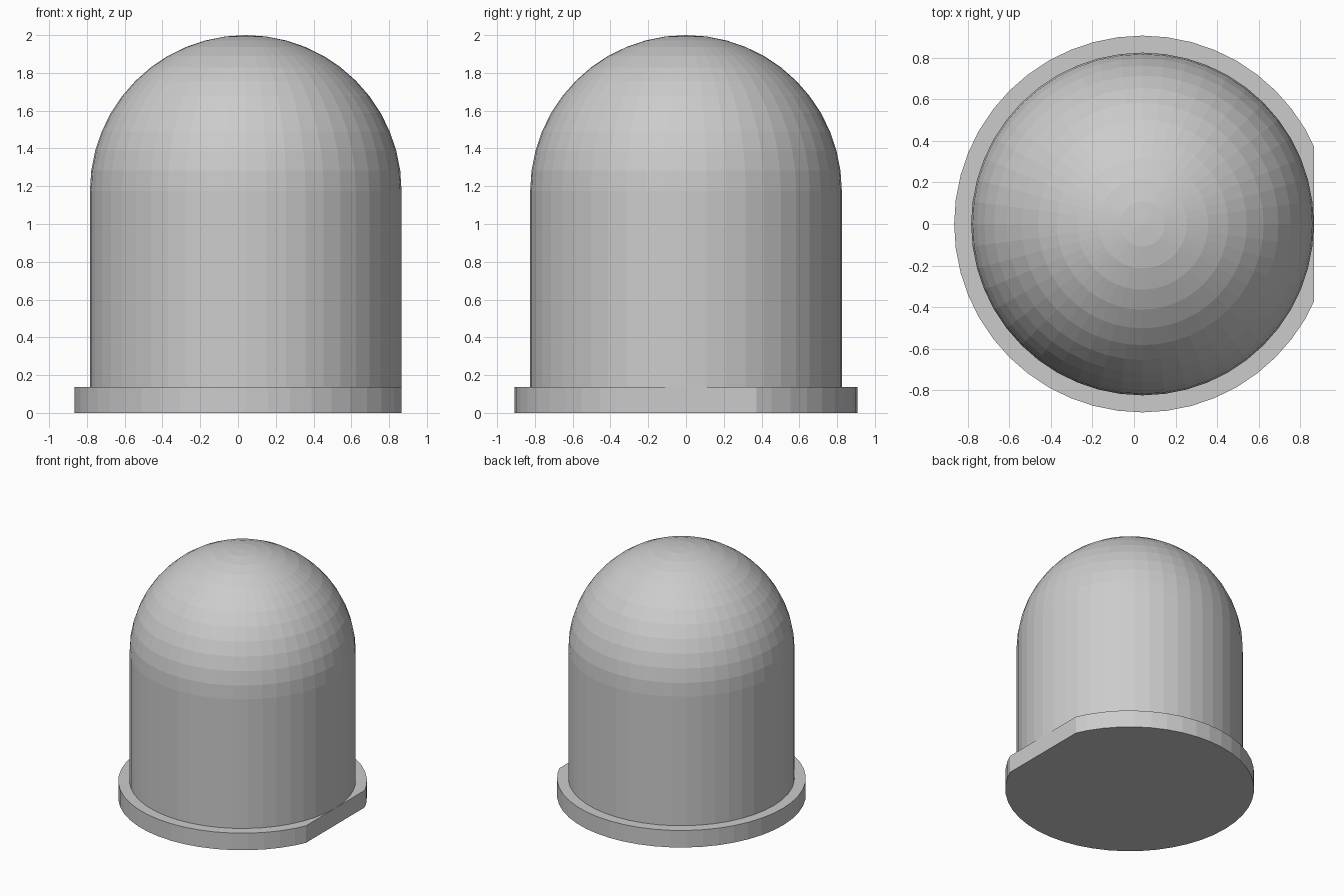
import bpy, bmesh
from math import sin, cos, pi

if "Cube" in bpy.data.objects:
    bpy.data.objects.remove(bpy.data.objects["Cube"])

SEG = 48          # sides around the axis
CX = 0.041        # axis offset caused by the flat on the flange
R_LENS, R_FLANGE = 0.825, 0.907
H_FLANGE, H = 0.137, 2.0


def make_object(name, bm):
    bmesh.ops.recalc_face_normals(bm, faces=bm.faces[:])
    mesh = bpy.data.meshes.new(name)
    bm.to_mesh(mesh)
    bm.free()
    obj = bpy.data.objects.new(name, mesh)
    obj.location.x = CX
    bpy.context.collection.objects.link(obj)
    return obj


def revolve(profile):
    """Spin a list of (radius, z) points around the z axis."""
    bm = bmesh.new()
    verts = [bm.verts.new((r, 0, z)) for r, z in profile]
    edges = [bm.edges.new(pair) for pair in zip(verts, verts[1:])]
    bmesh.ops.spin(bm, geom=verts + edges, cent=(0, 0, 0), axis=(0, 0, 1),
                   angle=2 * pi, steps=SEG, use_merge=True)
    bmesh.ops.remove_doubles(bm, verts=bm.verts[:], dist=1e-4)
    return bm


# Lens: straight barrel with a hemispherical dome
base = H - R_LENS
dome = [(R_LENS * cos(i * pi / 24), base + R_LENS * sin(i * pi / 24)) for i in range(12)]
make_object("domed_lens", revolve([(0, H_FLANGE), (R_LENS, H_FLANGE)] + dome + [(0, H)]))

# Flange: thin disc with one side cut flat, flush with the barrel
bm = bmesh.new()
bmesh.ops.create_cone(bm, cap_ends=True, segments=SEG, radius1=R_FLANGE,
                      radius2=R_FLANGE, depth=H_FLANGE)
bmesh.ops.translate(bm, vec=(0, 0, H_FLANGE / 2), verts=bm.verts[:])
cut = bmesh.ops.bisect_plane(bm, geom=bm.verts[:] + bm.edges[:] + bm.faces[:],
                             plane_co=(R_LENS, 0, 0), plane_no=(1, 0, 0),
                             clear_outer=True)
bmesh.ops.holes_fill(bm, edges=[e for e in bm.edges if e.is_boundary], sides=0)
make_object("base_flange", bm)
